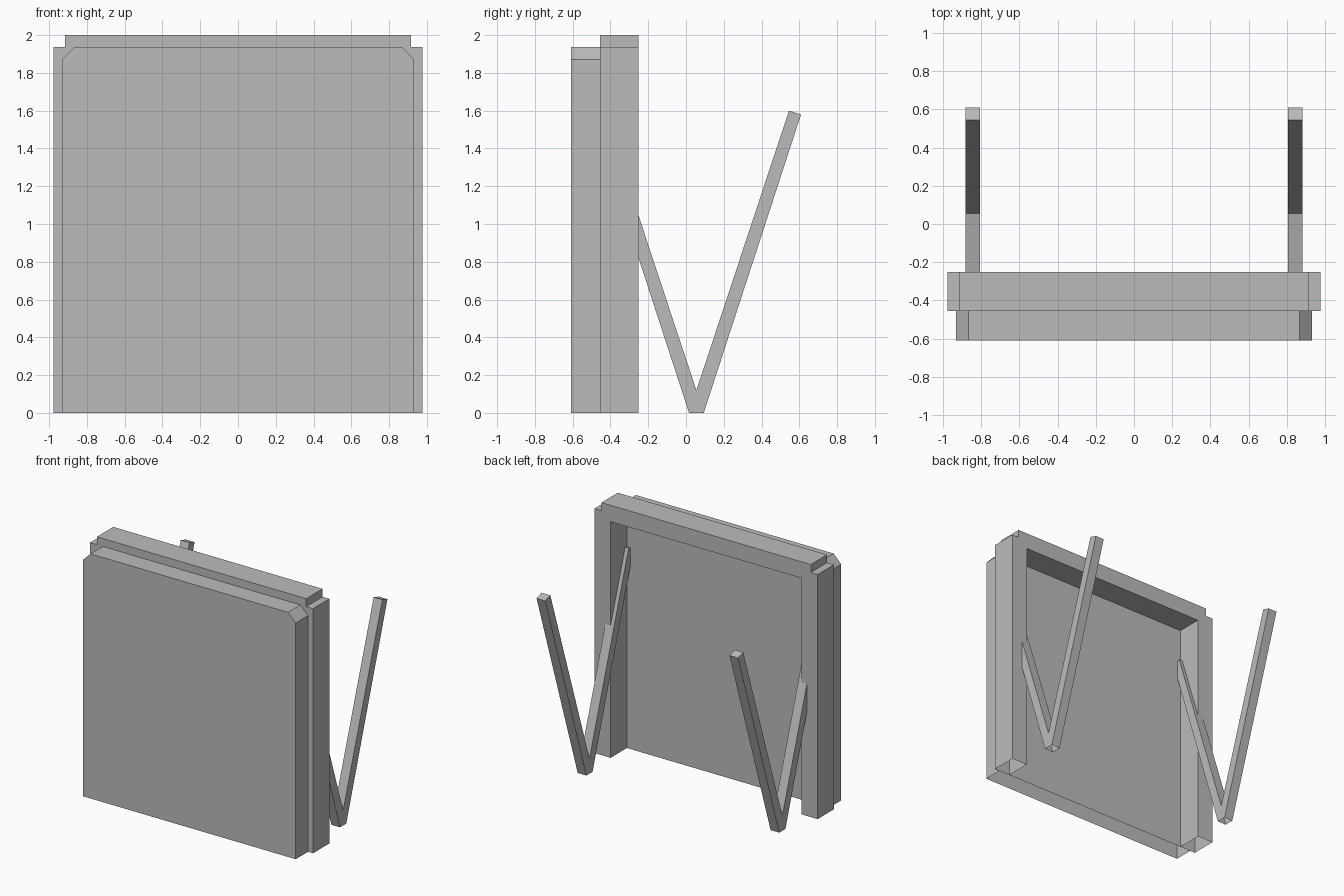
import bpy
import bmesh

cube = bpy.data.objects.get("Cube")
if cube:
    bpy.data.objects.remove(cube, do_unlink=True)

# Single plain grey material
GREY = (0.5, 0.5, 0.5, 1.0)
grey = bpy.data.materials.new("plain grey")
grey.use_nodes = True
grey.diffuse_color = GREY
grey.node_tree.nodes["Principled BSDF"].inputs["Base Color"].default_value = GREY


def extrude_profile(name, profile, axis, start, end):
    """Extrude a 2D profile (u, z) along x or y, leaving the ground side open."""
    def place(u, z, d):
        return (u, d, z) if axis == "y" else (d, u, z)

    bm = bmesh.new()
    face = bm.faces.new([bm.verts.new(place(u, z, start)) for u, z in profile])
    result = bmesh.ops.extrude_face_region(bm, geom=[face], use_keep_orig=True)
    for v in result["geom"]:
        if isinstance(v, bmesh.types.BMVert):
            setattr(v.co, axis, end)
    bmesh.ops.recalc_face_normals(bm, faces=bm.faces[:])
    # The parts are open shells where they meet the ground
    ground = [f for f in bm.faces if all(abs(v.co.z) < 1e-4 for v in f.verts)]
    bmesh.ops.delete(bm, geom=ground, context="FACES_ONLY")
    mesh = bpy.data.meshes.new(name)
    bm.to_mesh(mesh)
    bm.free()
    mesh.materials.append(grey)
    obj = bpy.data.objects.new(name, mesh)
    bpy.context.collection.objects.link(obj)
    return obj


def mirrored(half, centre=0.0):
    """Complete a half profile by reflecting it about the centre line."""
    return half + [(2 * centre - u, z) for u, z in reversed(half)]


FRONT, SEAM, BACK = -0.61, -0.456, -0.252

# Front panel with clipped upper corners
panel = mirrored([(0.933, 0), (0.933, 1.87), (0.866, 1.937)])
extrude_profile("front_panel", panel, "y", FRONT, SEAM)

# Surrounding frame: two posts and a stepped top beam
frame = mirrored([(0.837, 0), (0.977, 0), (0.977, 1.937), (0.917, 1.937), (0.917, 2.0)])
frame += [(-0.837, 1.87), (0.837, 1.87)]
# Reorder so that the opening is traced after the outer outline
outer = mirrored([(0.977, 0), (0.977, 1.937), (0.917, 1.937), (0.917, 2.0)])
opening = mirrored([(-0.837, 0), (-0.837, 1.87)])
extrude_profile("back_frame", outer + opening, "y", SEAM, BACK)

# V-shaped supports, one on each side
APEX = 0.055
arm = [(0.094, 0), (0.609, 1.58), (0.545, 1.60)]
vee = arm + [(APEX, 0.12)] + [(2 * APEX - u, z) for u, z in reversed(arm)]
for name, side in (("left_support", 1), ("right_support", -1)):
    extrude_profile(name, vee, "x", side * 0.807, side * 0.883)
